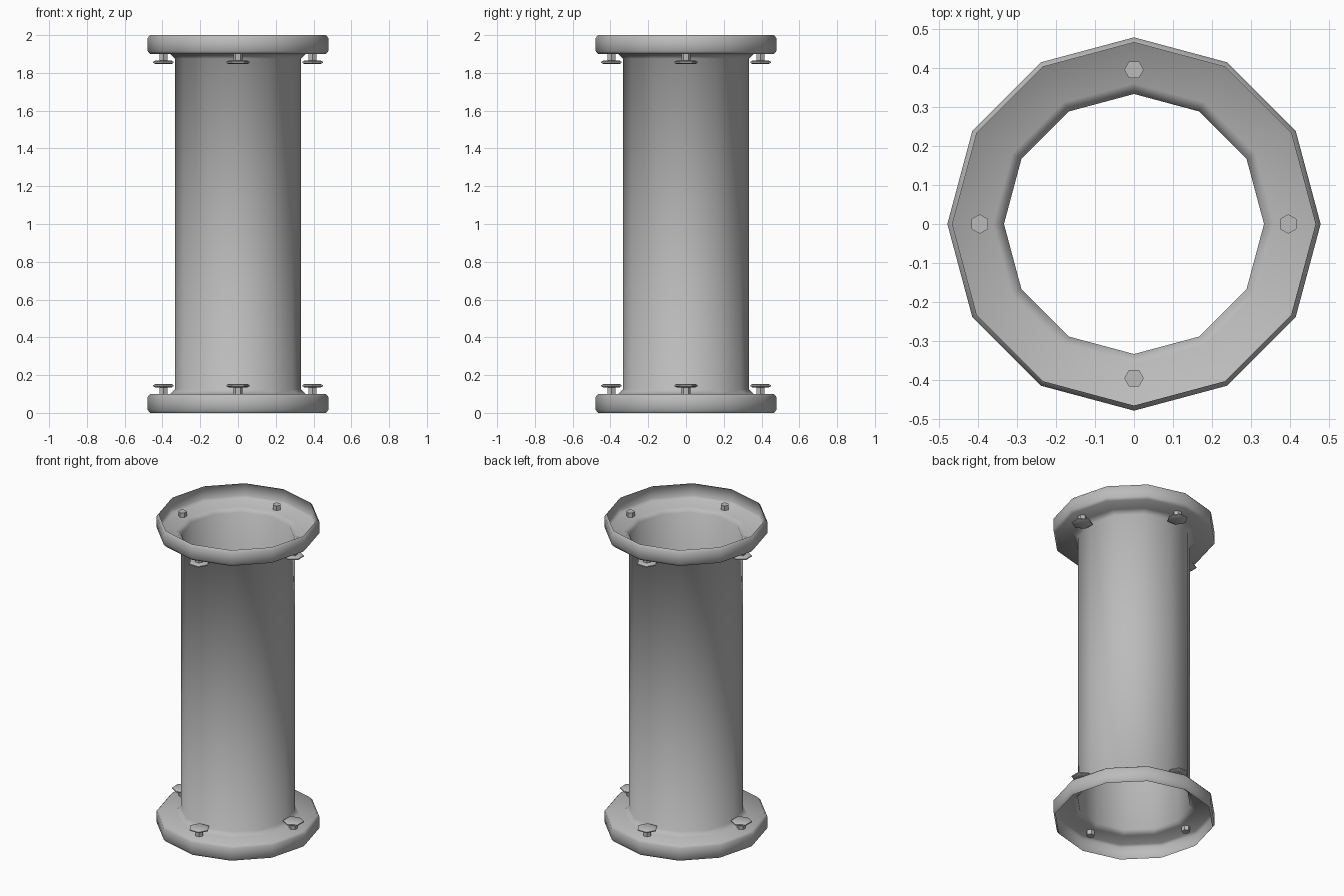
import bpy, bmesh, math
from mathutils import Matrix

cube = bpy.data.objects.get("Cube")
if cube:
    bpy.data.objects.remove(cube, do_unlink=True)

GREY = (0.5, 0.5, 0.5, 1)
mat = bpy.data.materials.new("grey metal")
mat.use_nodes = True
mat.diffuse_color = GREY
mat.node_tree.nodes["Principled BSDF"].inputs["Base Color"].default_value = GREY


def lathe(bm, profile, sides, matrix):
    """Revolve (radius, z) points; radius 0 closes the end with a cap."""
    rings = []
    for r, z in profile:
        rings.append([bm.verts.new(matrix @ Matrix.Rotation(math.tau * i / sides, 4, 'Z')
                                   @ Matrix.Translation((r, 0, z)).translation)
                      for i in range(sides)])
    for a, b in zip(rings, rings[1:]):
        for i in range(sides):
            j = (i + 1) % sides
            bm.faces.new((a[i], a[j], b[j], b[i]))
    return rings


def finish(bm, name, angle):
    bmesh.ops.remove_doubles(bm, verts=bm.verts, dist=1e-5)
    bmesh.ops.recalc_face_normals(bm, faces=bm.faces)
    mesh = bpy.data.meshes.new(name)
    bm.to_mesh(mesh)
    bm.free()
    mesh.materials.append(mat)
    obj = bpy.data.objects.new(name, mesh)
    bpy.context.collection.objects.link(obj)
    bpy.ops.object.select_all(action='DESELECT')
    bpy.context.view_layer.objects.active = obj
    obj.select_set(True)
    bpy.ops.object.shade_smooth_by_angle(angle=math.radians(angle))
    return obj


# Thin-walled pipe with a hollow flange lip at each end
lower = [(0.465, 0), (0.478, 0.015), (0.478, 0.085), (0.465, 0.1), (0.36, 0.1), (0.333, 0.125)]
upper = [(r, 2 - z) for r, z in reversed(lower)]
bm = bmesh.new()
lathe(bm, lower + upper, 12, Matrix())
finish(bm, "flanged_pipe", 60)

# Four hex-headed bolts through each flange, heads facing the pipe
bolt = [(0, 0.153), (0.05, 0.153), (0.062, 0.147), (0.062, 0.141), (0.05, 0.135),
        (0.025, 0.135), (0.025, 0.07), (0, 0.07)]
flip = Matrix.Translation((0, 0, 2)) @ Matrix.Diagonal((1, 1, -1, 1))
for end, place in (("lower", Matrix()), ("upper", flip)):
    for k, side in enumerate(("left", "back", "right", "front")):
        bm = bmesh.new()
        spin = Matrix.Rotation(k * math.pi / 2, 4, 'Z')
        turn = Matrix.Rotation(math.pi / 2, 4, 'Z')
        lathe(bm, bolt, 6, place @ spin @ Matrix.Translation((0.395, 0, 0)) @ turn)
        finish(bm, f"{end}_{side}_bolt", 40)
